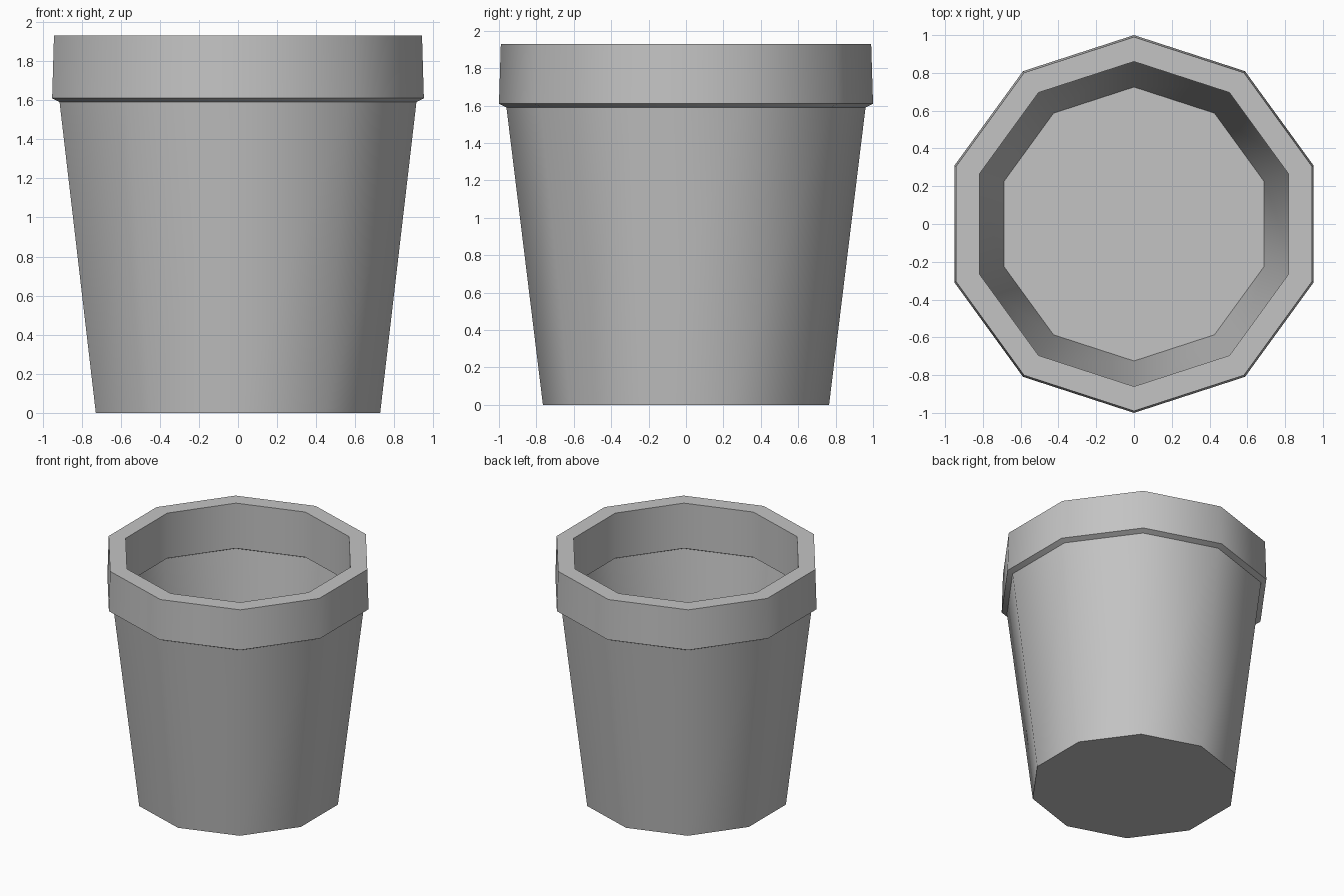
import bpy
import bmesh
import math

SIDES = 10

cube = bpy.data.objects.get("Cube")
if cube:
    bpy.data.objects.remove(cube, do_unlink=True)

# Plain grey for the whole pot
grey = bpy.data.materials.new("plain_grey")
grey.use_nodes = True
colour = (0.55, 0.55, 0.55, 1)
grey.diffuse_color = colour
grey.node_tree.nodes["Principled BSDF"].inputs["Base Color"].default_value = colour


def lathe(name, profile, material):
    """Ten-sided turned solid from (radius, height) points, capped at both ends."""
    bm = bmesh.new()
    rings = []
    for radius, z in profile:
        ring = []
        for i in range(SIDES):
            a = math.pi / 2 + math.tau * i / SIDES
            ring.append(bm.verts.new((radius * math.cos(a), radius * math.sin(a), z)))
        rings.append(ring)
    for low, high in zip(rings, rings[1:]):
        for i in range(SIDES):
            j = (i + 1) % SIDES
            bm.faces.new((low[i], low[j], high[j], high[i]))
    bm.faces.new(rings[0][::-1])
    bm.faces.new(rings[-1])
    bmesh.ops.recalc_face_normals(bm, faces=bm.faces)
    mesh = bpy.data.meshes.new(name)
    bm.to_mesh(mesh)
    bm.free()
    mesh.materials.append(material)
    obj = bpy.data.objects.new(name, mesh)
    bpy.context.collection.objects.link(obj)
    return obj


# Outer wall, thick lip, then down the inside to the floor
pot = lathe("plant_pot", [
    (0.765, 0.0), (0.96, 1.59),       # tapered outer wall
    (1.0, 1.61), (0.99, 1.93),        # overhanging lip
    (0.86, 1.93), (0.86, 1.565),      # inside of the lip
    (0.91, 1.54), (0.725, 0.05),      # inner wall down to the floor
], grey)

bpy.ops.object.select_all(action="DESELECT")
pot.select_set(True)
bpy.context.view_layer.objects.active = pot
bpy.ops.object.shade_smooth_by_angle(angle=math.radians(40))
